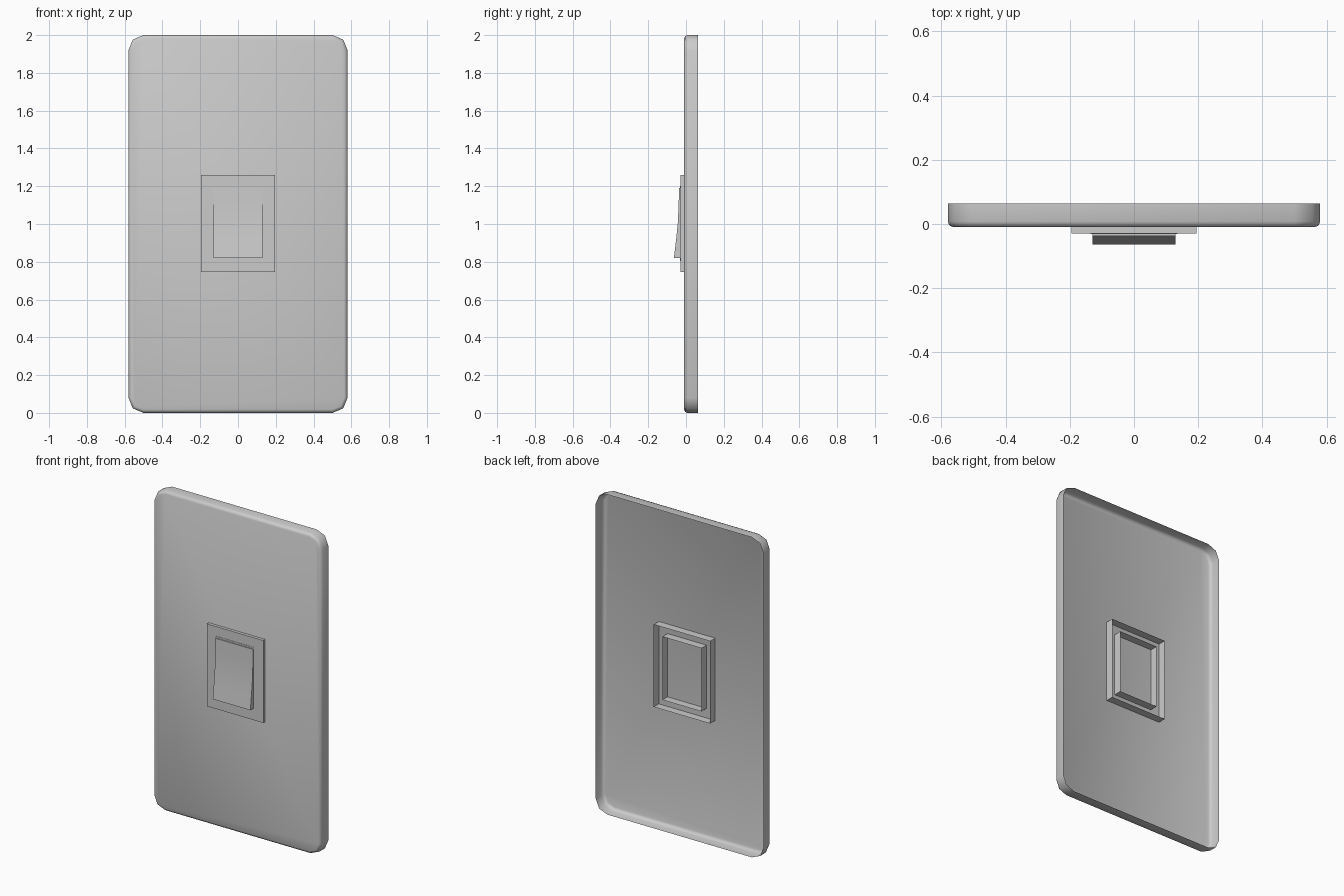
import bpy, bmesh
from math import sin, cos, pi, radians

if "Cube" in bpy.data.objects:
    bpy.data.objects.remove(bpy.data.objects["Cube"])


def finish(name, bm):
    bmesh.ops.recalc_face_normals(bm, faces=bm.faces)
    mesh = bpy.data.meshes.new(name)
    bm.to_mesh(mesh)
    bm.free()
    obj = bpy.data.objects.new(name, mesh)
    bpy.context.collection.objects.link(obj)
    return obj


def open_shell(name, rings):
    """Bridge rings of points from back to front and cap only the front."""
    bm = bmesh.new()
    loops = [[bm.verts.new(p) for p in ring] for ring in rings]
    n = len(loops[0])
    for a, b in zip(loops, loops[1:]):
        for i in range(n):
            j = (i + 1) % n
            bm.faces.new((a[i], a[j], b[j], b[i]))
    cap = bm.faces.new(loops[-1])
    bm.normal_update()
    # Front cap must look towards -y
    if cap.normal.y > 0:
        bmesh.ops.reverse_faces(bm, faces=bm.faces)
    mesh = bpy.data.meshes.new(name)
    bm.to_mesh(mesh)
    bm.free()
    obj = bpy.data.objects.new(name, mesh)
    bpy.context.collection.objects.link(obj)
    return obj


def rounded_ring(inset, y, hw=0.58, hh=1.0, r=0.08, seg=2):
    pts = []
    for k, (sx, sz) in enumerate([(1, 1), (-1, 1), (-1, -1), (1, -1)]):
        for s in range(seg + 1):
            a = (k + s / seg) * pi / 2
            pts.append((sx * (hw - r) + (r - inset) * cos(a), y,
                        1 + sz * (hh - r) + (r - inset) * sin(a)))
    return pts


def rect_ring(hw, z0, z1, y):
    return [(hw, y, z1), (-hw, y, z1), (-hw, y, z0), (hw, y, z0)]


# Wall plate: hollow back, rounded front rim
FRONT, BACK, R = -0.01, 0.064, 0.018
rings = [rounded_ring(0, BACK)]
for s in range(3):
    a = s / 2 * pi / 2
    rings.append(rounded_ring(R * (1 - cos(a)), FRONT + R * (1 - sin(a))))
plate = open_shell("wall_plate", rings)

# Switch frame and rocker seat: open boxes passing through the plate
open_shell("switch_frame", [rect_ring(0.195, 0.745, 1.26, y) for y in (0.04, -0.029)])
open_shell("rocker_seat", [rect_ring(0.135, 0.805, 1.20, y) for y in (0.04, -0.031)])

# Rocker: bent side profile (y, z) extruded across x
profile = [(-0.029, 1.19), (-0.037, 1.19), (-0.039, 1.10), (-0.043, 1.01),
           (-0.052, 0.92), (-0.064, 0.82), (-0.029, 0.82)]
bm = bmesh.new()
left, right = [[bm.verts.new((x, y, z)) for y, z in profile] for x in (-0.13, 0.13)]
for i in range(len(profile)):
    j = (i + 1) % len(profile)
    bm.faces.new((left[i], left[j], right[j], right[i]))
bm.faces.new(left)
bm.faces.new(right)
rocker = finish("rocker", bm)

# Smooth the curved parts, keep hard edges
for obj in (plate, rocker):
    bpy.ops.object.select_all(action='DESELECT')
    obj.select_set(True)
    bpy.context.view_layer.objects.active = obj
    bpy.ops.object.shade_smooth_by_angle(angle=radians(50))
